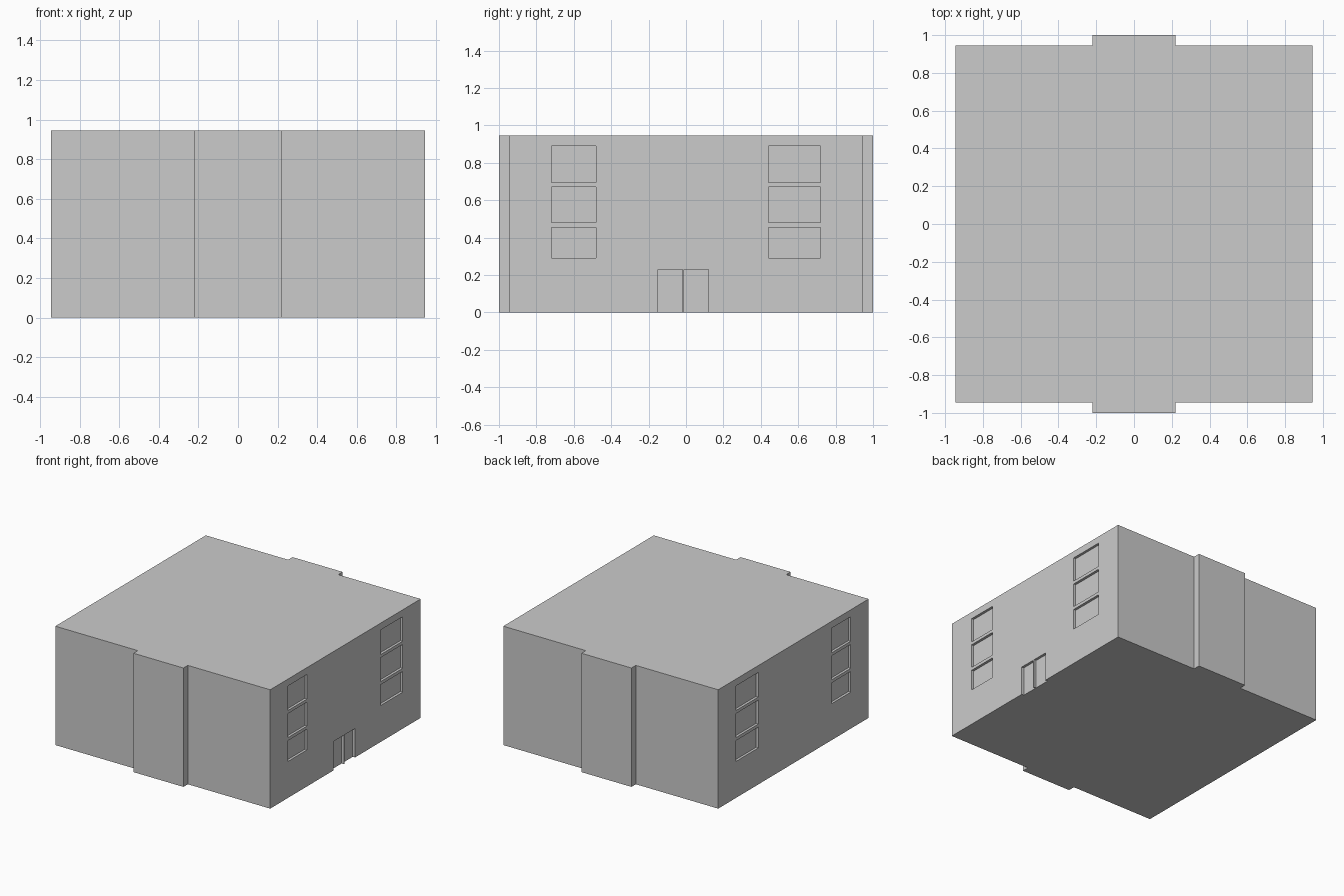
import bpy, bmesh
from mathutils import Matrix

if "Cube" in bpy.data.objects:
    bpy.data.objects.remove(bpy.data.objects["Cube"])

W, H = 0.945, 0.945      # half width of the block, height
BAY, OUT = 0.22, 1.0     # half width of the end bays, their reach in y
DEPTH = 0.02             # recess depth of openings


def make_object(name, bm):
    bmesh.ops.recalc_face_normals(bm, faces=bm.faces)
    mesh = bpy.data.meshes.new(name)
    bm.to_mesh(mesh)
    bm.free()
    obj = bpy.data.objects.new(name, mesh)
    bpy.context.collection.objects.link(obj)
    return obj


def add_box(bm, x, y, z):
    size = [b - a for a, b in (x, y, z)]
    centre = [(a + b) / 2 for a, b in (x, y, z)]
    bmesh.ops.create_cube(bm, size=1, matrix=Matrix.Translation(centre) @ Matrix.Diagonal((*size, 1)))


# building block: footprint with a shallow bay front and back, extruded up
half = [(W, -W), (W, W), (BAY, W), (BAY, OUT), (-BAY, OUT), (-BAY, W)]
rest = [(-W, W), (-W, -W), (-BAY, -W), (-BAY, -OUT), (BAY, -OUT), (BAY, -W)]
bm = bmesh.new()
base = bm.faces.new([bm.verts.new((x, y, 0)) for x, y in half + rest])
top = bmesh.ops.extrude_face_region(bm, geom=[base], use_keep_orig=True)["geom"]
bmesh.ops.translate(bm, vec=(0, 0, H), verts=[v for v in top if isinstance(v, bmesh.types.BMVert)])
building = make_object("building", bm)

# window recesses on both side walls, double door on the right wall
bm = bmesh.new()
right_wall = (W - DEPTH, W + 0.05)
left_wall = (-W - 0.05, -W + DEPTH)
for wall in (right_wall, left_wall):
    for y in ((-0.72, -0.48), (0.44, 0.72)):
        for z in ((0.29, 0.455), (0.48, 0.67), (0.695, 0.89)):
            add_box(bm, wall, y, z)
for y in ((-0.15, -0.02), (-0.01, 0.12)):
    add_box(bm, right_wall, y, (-0.05, 0.23))
cutter = make_object("opening_cutter", bm)
cutter.hide_render = True
cutter.hide_viewport = True

mod = building.modifiers.new("openings", 'BOOLEAN')
mod.operation = 'DIFFERENCE'
mod.solver = 'EXACT'
mod.object = cutter
